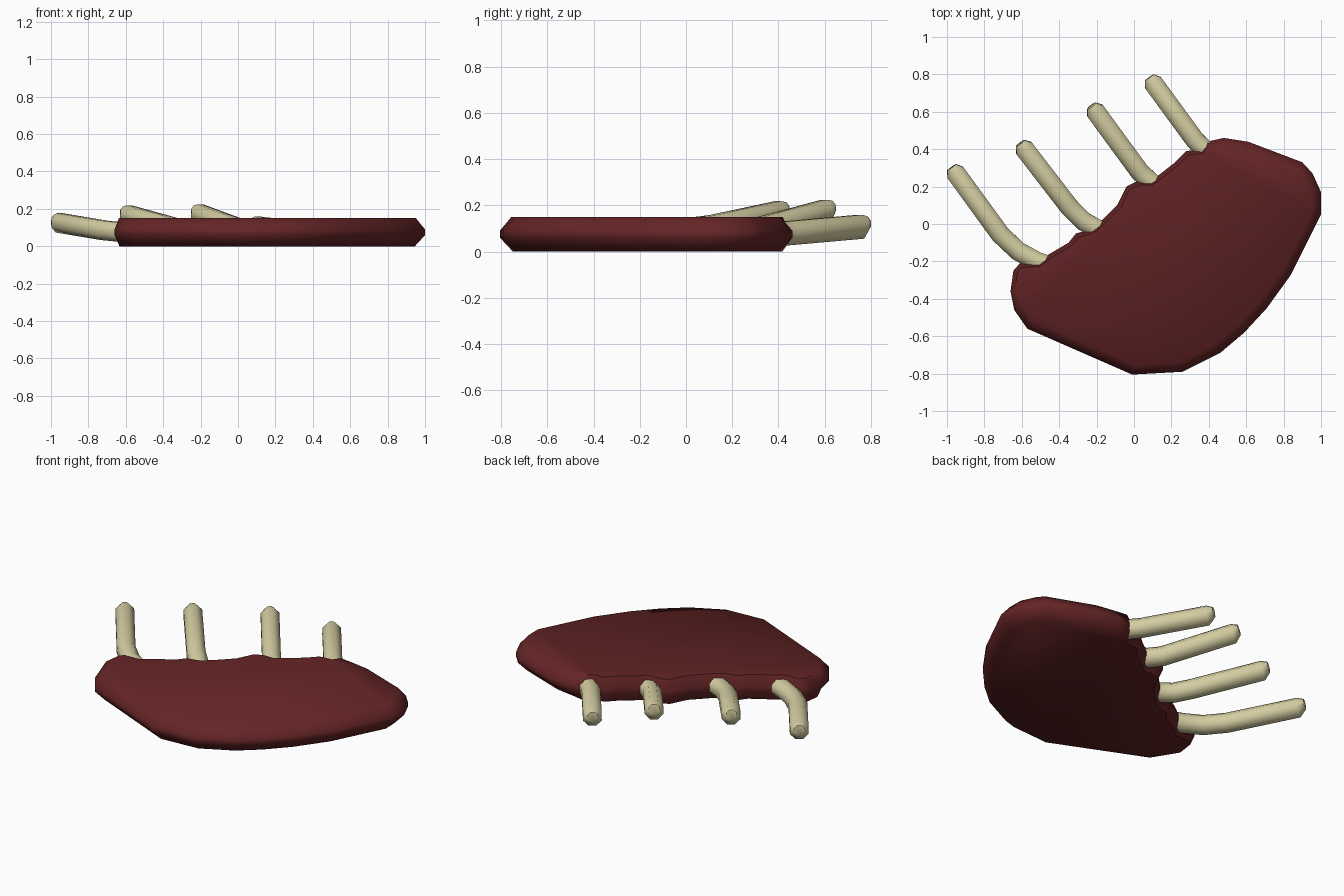
import bpy, bmesh, math
from mathutils import Vector

if "Cube" in bpy.data.objects:
    bpy.data.objects.remove(bpy.data.objects["Cube"])


def material(name, rgb):
    m = bpy.data.materials.new(name)
    m.diffuse_color = (*rgb, 1)
    m.use_nodes = True
    m.node_tree.nodes["Principled BSDF"].inputs["Base Color"].default_value = m.diffuse_color
    return m


MEAT = material("dark red meat", (0.13, 0.018, 0.019))
BONE = material("pale bone", (0.66, 0.61, 0.36))


def loft(name, rings, mat, angle):
    """Skin a list of equal-length point rings and cap both ends."""
    bm = bmesh.new()
    rows = [[bm.verts.new(p) for p in r] for r in rings]
    n = len(rows[0])
    for a, b in zip(rows, rows[1:]):
        for i in range(n):
            j = (i + 1) % n
            bm.faces.new((a[i], a[j], b[j], b[i]))
    bm.faces.new(rows[0][::-1])
    bm.faces.new(rows[-1])
    bmesh.ops.recalc_face_normals(bm, faces=bm.faces)
    me = bpy.data.meshes.new(name)
    bm.to_mesh(me)
    bm.free()
    me.materials.append(mat)
    ob = bpy.data.objects.new(name, me)
    bpy.context.collection.objects.link(ob)
    bpy.ops.object.select_all(action='DESELECT')
    ob.select_set(True)
    bpy.context.view_layer.objects.active = ob
    bpy.ops.object.shade_smooth_by_angle(angle=math.radians(angle))
    return ob


# Meat slab: outline seen from above, clockwise, with notches along the bone side
outline = [Vector(p) for p in (
    (-.66, -.36), (-.645, -.25), (-.61, -.21), (-.51, -.205), (-.46, -.165),
    (-.35, -.10), (-.31, -.05), (-.23, -.03), (-.18, .01), (-.09, .10),
    (-.04, .20), (.02, .23), (.09, .23), (.13, .26), (.22, .33),
    (.28, .39), (.36, .40), (.39, .44), (.48, .46), (.61, .44),
    (.90, .33), (.955, .27), (1.0, .17), (1.0, .05), (.84, -.27),
    (.71, -.45), (.59, -.58), (.46, -.69), (.26, -.79), (-.01, -.805),
    (-.57, -.56), (-.64, -.46))]


def inset_ring(z, amount):
    ring = []
    for i, p in enumerate(outline):
        tangent = outline[(i + 1) % len(outline)] - outline[i - 1]
        inward = Vector((tangent.y, -tangent.x)).normalized()
        bone_side = p.x < .42 and p.y > .64 * p.x + .04
        q = p + inward * amount * (.45 if bone_side else 1)
        ring.append((q.x, q.y, z))
    return ring


loft("meat_slab", [inset_ring(0, .058), inset_ring(.06, 0),
                   inset_ring(.09, 0), inset_ring(.15, .052)], MEAT, 60)


# Rib bones: tubes swept along a bent path from inside the meat to the tip
def rib(name, path, radius=.056, sides=8):
    pts = [Vector(p) for p in path]
    end = (pts[-1] - pts[-2]).normalized()
    pts.append(pts[-1] + end * .036)
    rings = []
    for i, p in enumerate(pts):
        d = (pts[min(i + 1, len(pts) - 1)] - pts[max(i - 1, 0)]).normalized()
        side = d.cross(Vector((0, 0, 1))).normalized()
        up = side.cross(d)
        r = radius * (.55 if i == len(pts) - 1 else 1)
        if i == len(pts) - 1:
            p = p + up * .012
        rings.append([p + r * (math.cos(a) * side + math.sin(a) * up)
                      for a in (math.tau * (k + .5) / sides for k in range(sides))])
    return loft(name, rings, BONE, 50)


rib("rib_bone_1", [(-.42, -.235, .075), (-.52, -.20, .075), (-.62, -.145, .075),
                   (-.715, -.055, .085), (-.955, .275, .125)])
rib("rib_bone_2", [(-.10, -.06, .075), (-.20, -.025, .075), (-.27, .015, .08),
                   (-.345, .09, .10), (-.588, .405, .167)])
rib("rib_bone_3", [(.19, .17, .075), (.10, .215, .075), (.03, .28, .085),
                   (-.208, .605, .173)])
rib("rib_bone_4", [(.47, .34, .075), (.39, .385, .075), (.325, .45, .08),
                   (.102, .755, .107)])
